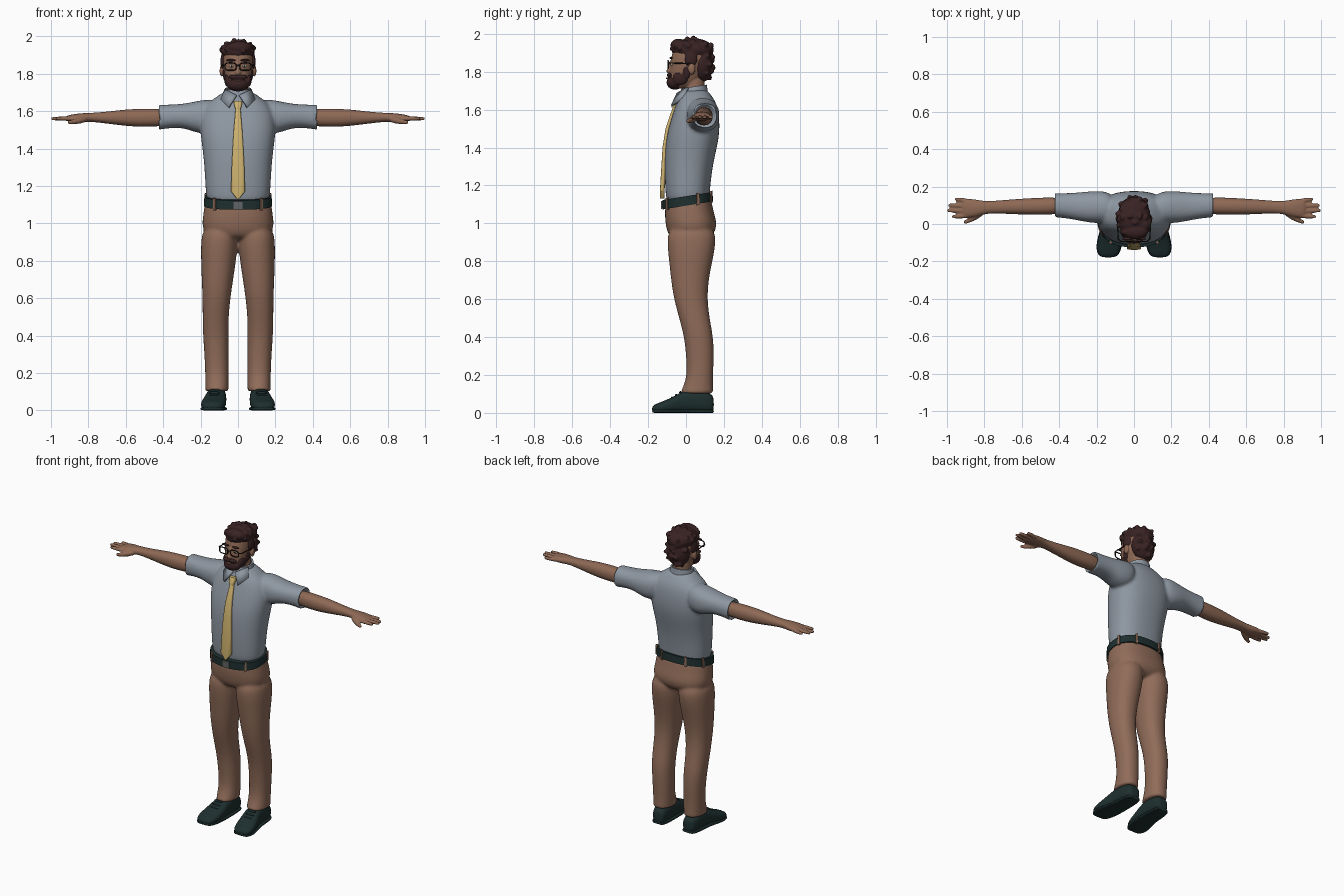
import bpy, bmesh, math, random
from mathutils import Matrix, Vector

random.seed(4)
default_cube = bpy.data.objects.get("Cube")
if default_cube:
    bpy.data.objects.remove(default_cube, do_unlink=True)
BOTH = (1, -1)


def material(name, *colour):
    mat = bpy.data.materials.new(name)
    mat.use_nodes = True
    mat.diffuse_color = (*colour, 1)
    shader = next(n for n in mat.node_tree.nodes if n.type == 'BSDF_PRINCIPLED')
    shader.inputs["Base Color"].default_value = (*colour, 1)
    shader.inputs["Roughness"].default_value = .8
    return mat


SHIRT = material("shirt blue grey", .27, .31, .36)
CLOTH = material("trouser brown", .28, .15, .1)
SKIN = material("skin", .27, .14, .09)
HAIR = material("hair dark brown", .04, .016, .017)
LEATHER = material("dark green leather", .013, .028, .028)
TIE = material("tie yellow", .62, .45, .16)
FRAME = material("glasses dark", .02, .014, .012)
WHITE = material("eye white", .5, .48, .45)
METAL = material("buckle grey", .12, .13, .13)


def outline(t, p):
    """Unit superellipse point at angle t."""
    c, s = math.cos(t), math.sin(t)
    return math.copysign(abs(c) ** (2 / p), c), math.copysign(abs(s) ** (2 / p), s)


def loft(bm, axis, rings, p=2.3, n=20, sides=(1,)):
    """Skin rings (position, low, high, low, high); a single half width means symmetric in x."""
    a = 'xyz'.index(axis)
    b, c = [i for i in range(3) if i != a]
    for side in sides:
        loops = []
        for position, *box in rings:
            if len(box) == 3:
                box = [-box[0]] + box
            loop = []
            for i in range(n):
                u, v = outline(math.tau * (i + .5) / n, p)
                co = [position] * 3
                co[b] = (box[0] + box[1] + u * (box[1] - box[0])) / 2
                co[c] = (box[2] + box[3] + v * (box[3] - box[2])) / 2
                co[0] *= side
                loop.append(bm.verts.new(co))
            loops.append(loop)
        for low, high in zip(loops, loops[1:]):
            for i in range(n):
                j = (i + 1) % n
                bm.faces.new((low[i], low[j], high[j], high[i]))
        bm.faces.new(loops[0])
        bm.faces.new(loops[-1])


def blob(bm, centre, radii, sides=(1,)):
    """Ellipsoid, optionally on both sides."""
    for side in sides:
        place = Matrix.Translation((centre[0] * side, *centre[1:]))
        bmesh.ops.create_uvsphere(bm, u_segments=20, v_segments=12, radius=1,
                                  matrix=place @ Matrix.Diagonal((*radii, 1)))


def block(bm, centre, size, turn=0):
    bmesh.ops.create_cube(bm, size=1, matrix=Matrix.Translation(centre)
                          @ Matrix.Rotation(turn, 4, 'Z') @ Matrix.Diagonal((*size, 1)))


def finish(bm, name, mat, subsurf=0, voxel=0, relax=0, shear=0, thick=0):
    bmesh.ops.recalc_face_normals(bm, faces=bm.faces)
    for v in bm.verts:
        v.co.z += shear * v.co.y
    mesh = bpy.data.meshes.new(name)
    bm.to_mesh(mesh)
    bm.free()
    mesh.materials.append(mat)
    obj = bpy.data.objects.new(name, mesh)
    bpy.context.collection.objects.link(obj)
    if subsurf or voxel:
        mesh.polygons.foreach_set("use_smooth", [True] * len(mesh.polygons))
    else:
        bpy.ops.object.select_all(action='DESELECT')
        obj.select_set(True)
        bpy.context.view_layer.objects.active = obj
        bpy.ops.object.shade_smooth_by_angle(angle=math.radians(40))
    if thick:
        solid = obj.modifiers.new("thickness", 'SOLIDIFY')
        solid.thickness, solid.offset = thick, 0
    if subsurf:
        obj.modifiers.new("round", 'SUBSURF').levels = subsurf
        obj.modifiers["round"].render_levels = subsurf
    if voxel:
        remesh = obj.modifiers.new("merge", 'REMESH')
        remesh.mode, remesh.voxel_size, remesh.use_smooth_shade = 'VOXEL', voxel, True
    if relax:
        smooth = obj.modifiers.new("relax", 'SMOOTH')
        smooth.factor, smooth.iterations = .5, relax
    return obj


def tube(name, paths, radius, mat):
    curve = bpy.data.curves.new(name, 'CURVE')
    curve.dimensions, curve.bevel_depth, curve.bevel_resolution = '3D', radius, 2
    for points, closed in paths:
        spline = curve.splines.new('POLY')
        spline.points.add(len(points) - 1)
        for point, co in zip(spline.points, points):
            point.co = (*co, 1)
        spline.use_cyclic_u = closed
    curve.materials.append(mat)
    bpy.context.collection.objects.link(bpy.data.objects.new(name, curve))


# Shirt: torso with hollow-ended short sleeves
bm = bmesh.new()
loft(bm, 'z', [(1.09, .16, -.1, .12), (1.15, .175, -.11, .125), (1.3, .18, -.115, .14),
               (1.42, .195, -.11, .17), (1.5, .205, -.095, .18), (1.58, .2, -.07, .175),
               (1.64, .17, -.05, .16), (1.68, .11, -.03, .13), (1.71, .07, -.02, .11)], 2.4)
loft(bm, 'x', [(.1, .01, .17, 1.5, 1.67), (.2, 0, .18, 1.47, 1.66), (.28, .015, .17, 1.51, 1.64),
               (.36, .03, .165, 1.51, 1.635), (.42, .035, .165, 1.5, 1.635),
               (.43, .035, .165, 1.5, 1.635), (.43, .045, .155, 1.51, 1.625),
               (.39, .05, .15, 1.52, 1.62)], 2.3, sides=BOTH)
finish(bm, "shirt", SHIRT, subsurf=2, voxel=.009, relax=6)

# Collar band and folded collar points
bm = bmesh.new()
loft(bm, 'z', [(1.64, .085, -.04, .12), (1.715, .07, -.025, .11),
               (1.715, .06, -.015, .1), (1.67, .06, -.015, .1)], 2, 32)
finish(bm, "collar_band", SHIRT, shear=.15)
bm = bmesh.new()
for side in BOTH:
    flap = [(.008, -.045, 1.685), (.07, .01, 1.715), (.09, -.015, 1.66), (.05, -.075, 1.62)]
    bm.faces.new([bm.verts.new((x * side, y, z)) for x, y, z in flap])
finish(bm, "collar_points", SHIRT, thick=.012)

# Tie blade and knot
bm = bmesh.new()
loft(bm, 'z', [(z, w, y, y + .025) for z, w, y in
               [(1.13, .005, -.138), (1.17, .038, -.138), (1.3, .034, -.13), (1.4, .029, -.124),
                (1.5, .023, -.108), (1.57, .017, -.085), (1.62, .013, -.066)]], 4, 16)
loft(bm, 'z', [(1.61, .014, -.078, -.04), (1.63, .02, -.076, -.03), (1.655, .024, -.062, -.02)], 4, 16)
finish(bm, "tie", TIE)

# Trousers: hips and two legs
bm = bmesh.new()
loft(bm, 'z', [(1.14, .165, -.08, .13), (1.11, .18, -.11, .137), (1.05, .187, -.113, .15),
               (1, .195, -.11, .165), (.95, .185, -.1, .155), (.91, .12, -.07, .11)], 2.4)
loft(bm, 'z', [(1, 0, .19, -.1, .16), (.88, 0, .2, -.1, .157), (.8, .01, .198, -.09, .14),
               (.7, .025, .195, -.08, .12), (.6, .04, .19, -.065, .113), (.5, .05, .19, -.037, .125),
               (.4, .05, .188, -.01, .145), (.3, .05, .18, 0, .148), (.2, .05, .176, .005, .143),
               (.14, .05, .175, -.015, .143), (.11, .05, .176, -.03, .145),
               (.1, .05, .176, -.03, .145)], 2.2, sides=BOTH)
finish(bm, "trousers", CLOTH, subsurf=2, voxel=.009, relax=5)

# Belt, belt loops and buckle, all tilted forward
bm = bmesh.new()
loft(bm, 'z', [(1.093, .183, -.125, .143), (1.143, .18, -.125, .14)], 2.4, 48)
finish(bm, "belt", LEATHER, shear=.16)
bm = bmesh.new()
for angle in (20, 65, 115, 160, 230, 310):
    u, v = outline(math.radians(angle), 2.4)
    block(bm, (.181 * u, .008 + .134 * v, 1.118), (.012, .014, .064), math.radians(angle))
finish(bm, "belt_loops", CLOTH, shear=.16)
bm = bmesh.new()
block(bm, (0, -.126, 1.118), (.05, .012, .042))
finish(bm, "buckle", METAL, shear=.16)

# Shoes with soles and laces
bm = bmesh.new()
shoe = [(.147, .08, .14, .01, .08), (.135, .07, .155, 0, .1), (.08, .062, .168, 0, .125),
        (0, .062, .17, 0, .125), (-.05, .062, .185, 0, .095), (-.11, .066, .2, 0, .065),
        (-.155, .078, .196, 0, .05), (-.18, .1, .175, .005, .035)]
loft(bm, 'y', shoe, 2.6, sides=BOTH)
loft(bm, 'y', [(y, a - .003, b + .003, 0, .018) for y, a, b, *_ in shoe], 5, sides=BOTH)
finish(bm, "shoes", LEATHER, subsurf=2)
bm = bmesh.new()
for row in range(3):
    blob(bm, (.125, -.03 - .022 * row, .107 - .014 * row), (.03, .006, .008), BOTH)
finish(bm, "laces", LEATHER)

# Arms with hands, fingers and thumbs
bm = bmesh.new()
loft(bm, 'x', [(.36, .055, .14, 1.52, 1.61), (.45, .05, .143, 1.517, 1.614), (.52, .048, .14, 1.515, 1.613),
               (.6, .05, .136, 1.52, 1.61), (.7, .055, .128, 1.533, 1.597), (.78, .057, .122, 1.543, 1.591),
               (.82, .045, .126, 1.541, 1.59), (.86, .035, .135, 1.54, 1.587),
               (.9, .033, .134, 1.545, 1.58), (.92, .04, .125, 1.55, 1.575)], 2.2, sides=BOTH)
for base, tip, reach in [(.044, .04, .975), (.07, .072, 1), (.096, .1, .995), (.122, .132, .96)]:
    loft(bm, 'x', [(x, y - r, y + r, 1.56 - r, 1.56 + r) for x, y, r in
                   [(.87, base, .013), (.92, (base + tip) / 2, .013), (reach - .02, tip, .011),
                    (reach - .005, tip, .009), (reach, tip, .006)]], 2, 12, BOTH)
loft(bm, 'x', [(x, y - r, y + r, z - r, z + r) for x, y, z, r in
               [(.8, .065, 1.56, .015), (.84, .04, 1.55, .018), (.88, .02, 1.542, .014),
                (.905, .01, 1.54, .011), (.912, .007, 1.54, .007)]], 2, 12, BOTH)
finish(bm, "arms", SKIN, subsurf=1, voxel=.006, relax=2)

# Head, neck, nose and ears
bm = bmesh.new()
loft(bm, 'z', [(1.64, .06, -.01, .1), (1.72, .055, -.01, .1), (1.8, .055, -.01, .1)], 2)
loft(bm, 'z', [(1.71, .03, -.075, .01), (1.73, .053, -.087, .05), (1.77, .068, -.09, .09),
               (1.82, .078, -.086, .12), (1.87, .083, -.08, .13), (1.92, .08, -.07, .13),
               (1.96, .05, -.03, .1)], 2.3)
blob(bm, (0, -.088, 1.805), (.016, .016, .015))
blob(bm, (0, -.082, 1.83), (.01, .013, .03))
blob(bm, (.087, .03, 1.815), (.012, .02, .032), BOTH)
finish(bm, "head", SKIN, subsurf=1, voxel=.006, relax=2)

# Eyes and pupils
for name, mat, y, size in [("eyes", WHITE, -.075, .012), ("pupils", FRAME, -.084, .005)]:
    bm = bmesh.new()
    blob(bm, (.035, y, 1.84), (size, size * .6, size * .7), BOTH)
    finish(bm, name, mat, subsurf=1)

# Wavy hair with random tufts
bm = bmesh.new()
shells = [(Vector((0, .035, 1.915)), Vector((.09, .112, .062))),
          (Vector((0, .085, 1.84)), Vector((.08, .058, .095)))]
for index, (centre, radii) in enumerate(shells):
    blob(bm, centre, radii)
    for _ in range(60):
        way = Vector([random.gauss(0, 1) for _ in range(3)]).normalized()
        if (way.y > .2) if index else (way.z > .05):
            blob(bm, centre + way * radii, [random.uniform(.009, .018) for _ in range(3)])
blob(bm, (.01, -.04, 1.94), (.065, .042, .034))
blob(bm, (.08, .025, 1.865), (.014, .032, .045), BOTH)
finish(bm, "hair", HAIR, voxel=.006, relax=2)

# Beard, moustache and eyebrows
bm = bmesh.new()
blob(bm, (0, -.058, 1.742), (.058, .045, .037))
blob(bm, (.055, -.03, 1.765), (.018, .042, .036), BOTH)
blob(bm, (.07, .005, 1.8), (.011, .02, .04), BOTH)
blob(bm, (.022, -.088, 1.783), (.03, .014, .012), BOTH)
finish(bm, "beard", HAIR, voxel=.006, relax=1)
bm = bmesh.new()
blob(bm, (.038, -.079, 1.872), (.026, .008, .006), BOTH)
finish(bm, "eyebrows", HAIR)
bm = bmesh.new()
blob(bm, (0, -.099, 1.765), (.018, .007, .005))
finish(bm, "lower_lip", SKIN)

# Glasses: rims, bridge and temples
paths = [([(-.012, -.095, 1.846), (.012, -.095, 1.846)], False)]
for side in BOTH:
    rim = [outline(math.tau * i / 24, 3.5) for i in range(24)]
    paths.append(([(side * (.04 + .03 * u), -.094, 1.838 + .02 * v) for u, v in rim], True))
    paths.append(([(side * .07, -.094, 1.846), (side * .084, -.08, 1.846),
                   (side * .09, .03, 1.842)], False))
tube("glasses", paths, .0035, FRAME)
